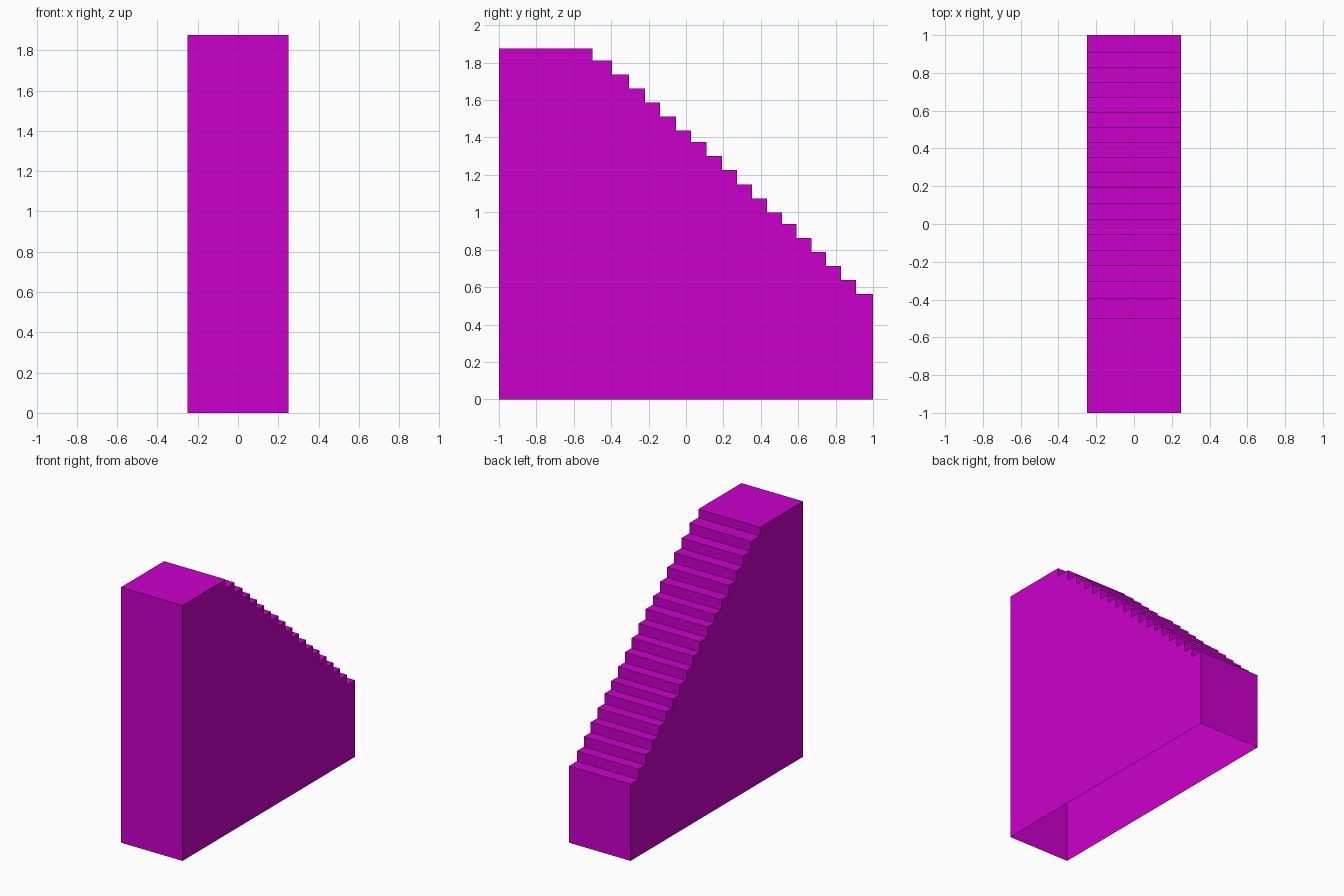
import bpy
import bmesh

if "Cube" in bpy.data.objects:
    bpy.data.objects.remove(bpy.data.objects["Cube"])

HALF_WIDTH = 0.25
TOP = 1.875

# y position of each riser, from the upper landing down to the back wall
risers = [-0.50, -0.395, -0.305, -0.22, -0.138, -0.053, 0.027, 0.11, 0.193,
          0.273, 0.353, 0.433, 0.512, 0.59, 0.67, 0.748, 0.828, 0.908]

# Side profile: front wall, landing, steps, back wall
profile = [(-1, 0), (-1, TOP)]
z = TOP
for i, y in enumerate(risers):
    profile.append((y, z))
    z -= 0.0625 if i % 6 == 0 else 0.075   # every sixth step is slightly lower
    profile.append((y, z))
profile += [(1, z), (1, 0)]

# Extrude the profile across the width, leaving the underside open
bm = bmesh.new()
left = [bm.verts.new((-HALF_WIDTH, y, h)) for y, h in profile]
right = [bm.verts.new((HALF_WIDTH, y, h)) for y, h in profile]
for i in range(len(profile) - 1):
    bm.faces.new((left[i], right[i], right[i + 1], left[i + 1]))
bm.faces.new(left[::-1])
bm.faces.new(right)

bm.normal_update()
# Face everything outwards, judged from the right side wall
bm.faces.ensure_lookup_table()
if bm.faces[-1].normal.x < 0:
    bmesh.ops.reverse_faces(bm, faces=bm.faces[-1:])
if bm.faces[-2].normal.x > 0:
    bmesh.ops.reverse_faces(bm, faces=bm.faces[-2:-1])
for f in bm.faces[:-2]:
    n, c = f.normal, f.calc_center_median()
    outward = n.z > 0.5 or (abs(n.y) > 0.5 and n.y * (-1 if c.y < -0.9 else 1) > 0)
    if not outward:
        f.normal_flip()

mesh = bpy.data.meshes.new("staircase")
bm.to_mesh(mesh)
bm.free()

# Magenta finish
mat = bpy.data.materials.new("magenta")
mat.diffuse_color = (0.6, 0.0, 0.6, 1)
mat.use_nodes = True
mat.node_tree.nodes["Principled BSDF"].inputs["Base Color"].default_value = mat.diffuse_color
mesh.materials.append(mat)
stairs = bpy.data.objects.new("staircase", mesh)
bpy.context.collection.objects.link(stairs)
